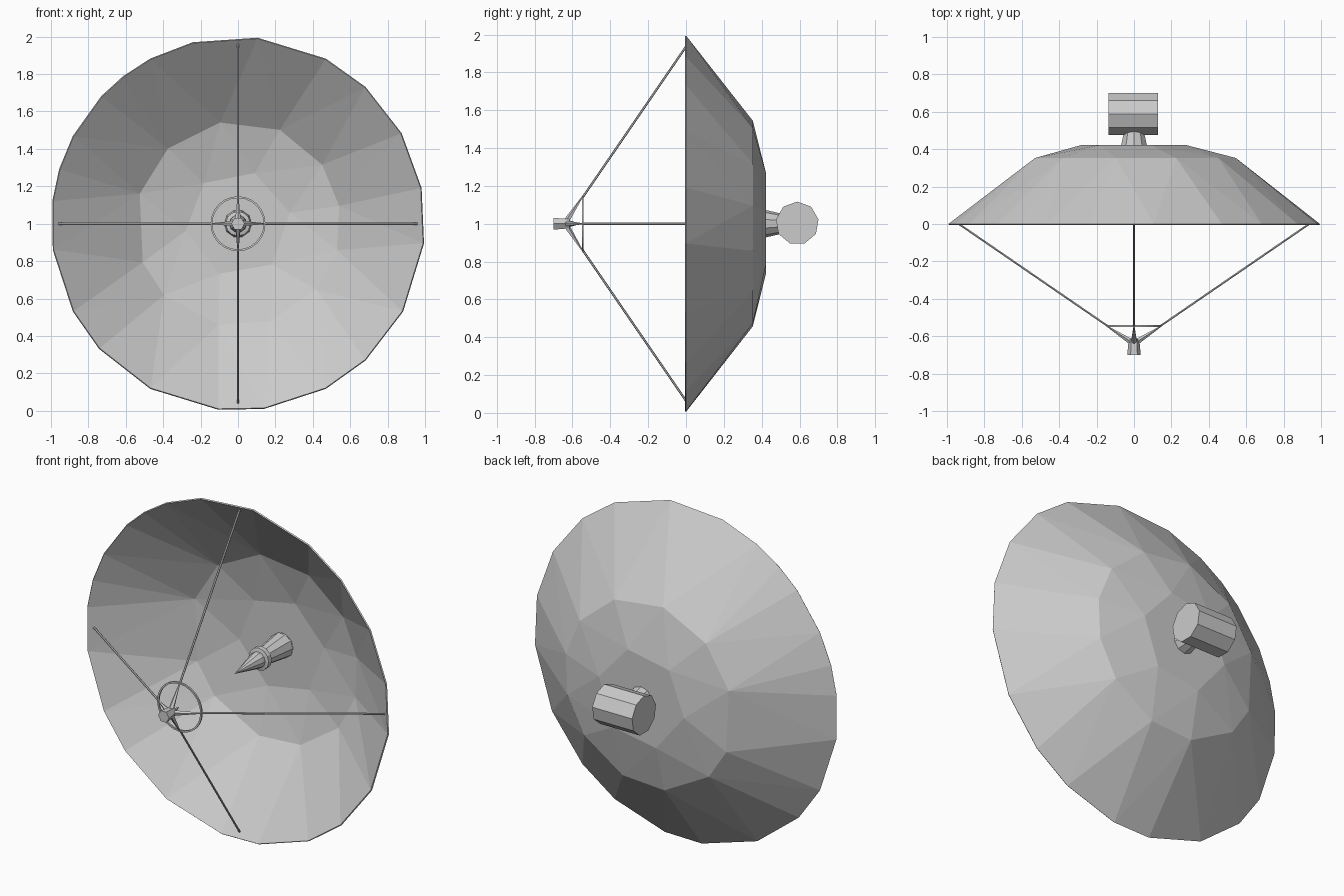
import bpy, bmesh
from math import radians, cos, sin, pi
from mathutils import Vector

if "Cube" in bpy.data.objects:
    bpy.data.objects.remove(bpy.data.objects["Cube"])


def finish(name, bm):
    bmesh.ops.recalc_face_normals(bm, faces=bm.faces)
    mesh = bpy.data.meshes.new(name)
    bm.to_mesh(mesh)
    bm.free()
    ob = bpy.data.objects.new(name, mesh)
    bpy.context.collection.objects.link(ob)
    return ob


def rod(name, a, b, r1, r2, sides):
    """Tapered solid from a to b."""
    a, b = Vector(a), Vector(b)
    bm = bmesh.new()
    bmesh.ops.create_cone(bm, cap_ends=True, segments=sides, radius1=r1,
                          radius2=r2, depth=(b - a).length)
    rot = (b - a).to_track_quat('Z', 'Y')
    for v in bm.verts:
        v.co = rot @ v.co + (a + b) / 2
    return finish(name, bm)


def lathe(name, profile, sides, closed=False):
    """Revolve (y, radius) points around the dish axis."""
    bm = bmesh.new()
    rings = [[bm.verts.new((r * cos(2 * pi * k / sides), y, 1 + r * sin(2 * pi * k / sides)))
              for k in range(sides)] for y, r in profile]
    pairs = list(zip(rings, rings[1:]))
    if closed:
        pairs.append((rings[-1], rings[0]))
    for a, b in pairs:
        for k in range(sides):
            n = (k + 1) % sides
            bm.faces.new((a[k], a[n], b[n], b[k]))
    if not closed:
        bm.faces.new(rings[0])
        bm.faces.new(rings[-1])
    bmesh.ops.remove_doubles(bm, verts=bm.verts, dist=0.0001)
    return finish(name, bm)


# Faceted dish: uneven rings of vertices stitched by angle
RINGS = [
    (1.0, 0.0, [11, 29, 47, 62, 84, 104, 118, 128, 137, 152, 163, 173, 188,
                208, 222, 242, 264, 278, 298, 313, 332, 354]),
    (0.553, 0.353, [10, 35, 66, 100, 133, 163, 202, 224, 259, 288, 320, 345]),
    (0.285, 0.422, [12, 72, 130, 188, 250, 310]),
]
bm = bmesh.new()
loops = [[bm.verts.new((r * cos(radians(t)), y, 1 + r * sin(radians(t)))) for t in angs]
         for r, y, angs in RINGS]
for (va, ra), (vb, rb) in zip(zip(loops, RINGS), zip(loops[1:], RINGS[1:])):
    n, m = len(va), len(vb)
    A, B = ra[2] + [ra[2][0] + 360], rb[2] + [rb[2][0] + 360]
    i = j = 0
    while i < n or j < m:
        if j == m or (i < n and A[i] + A[i + 1] <= B[j] + B[j + 1]):
            bm.faces.new((va[i], va[(i + 1) % n], vb[j % m]))
            i += 1
        else:
            bm.faces.new((va[i % n], vb[(j + 1) % m], vb[j]))
            j += 1
bm.faces.new(loops[-1])
dish = finish("dish", bm)
thick = dish.modifiers.new("thickness", 'SOLIDIFY')
thick.thickness = 0.008
thick.offset = -1

# Feed horn in the bowl, with collar and pointed tip
lathe("feed_horn", [(0.42, 0.075), (0.22, 0.048), (0.17, 0.046), (-0.03, 0.001)], 10)
lathe("feed_collar", [(0.23, 0.045), (0.225, 0.066), (0.195, 0.066), (0.19, 0.045)], 12, True)

# Rear neck and motor drum
rod("rear_neck", (0, 0.41, 1), (0, 0.52, 1), 0.075, 0.05, 10)
rod("motor_drum", (-0.135, 0.588, 1.003), (0.127, 0.588, 1.003), 0.114, 0.114, 9)

# Receiver hub, spike and support ring
lathe("receiver_hub", [(-0.7, 0.036), (-0.655, 0.032), (-0.615, 0.028)], 6)
rod("receiver_spike", (0, -0.62, 1), (0, -0.555, 1), 0.018, 0.001, 6)
lathe("support_ring", [(-0.551, 0.137), (-0.551, 0.147), (-0.541, 0.147), (-0.541, 0.137)], 24, True)

# Four struts from the rim to the ring, with pointed arms to the hub
for k, side in enumerate(("right", "top", "left", "bottom")):
    c, s = round(cos(k * pi / 2)), round(sin(k * pi / 2))
    at = lambda r, y: (r * c, y, 1 + r * s)
    rod("strut_" + side, at(0.14, -0.546), at(0.958, 0.015), 0.006, 0.006, 6)
    rod("hub_arm_" + side, at(0.015, -0.63), at(0.145, -0.546), 0.016, 0.003, 5)
